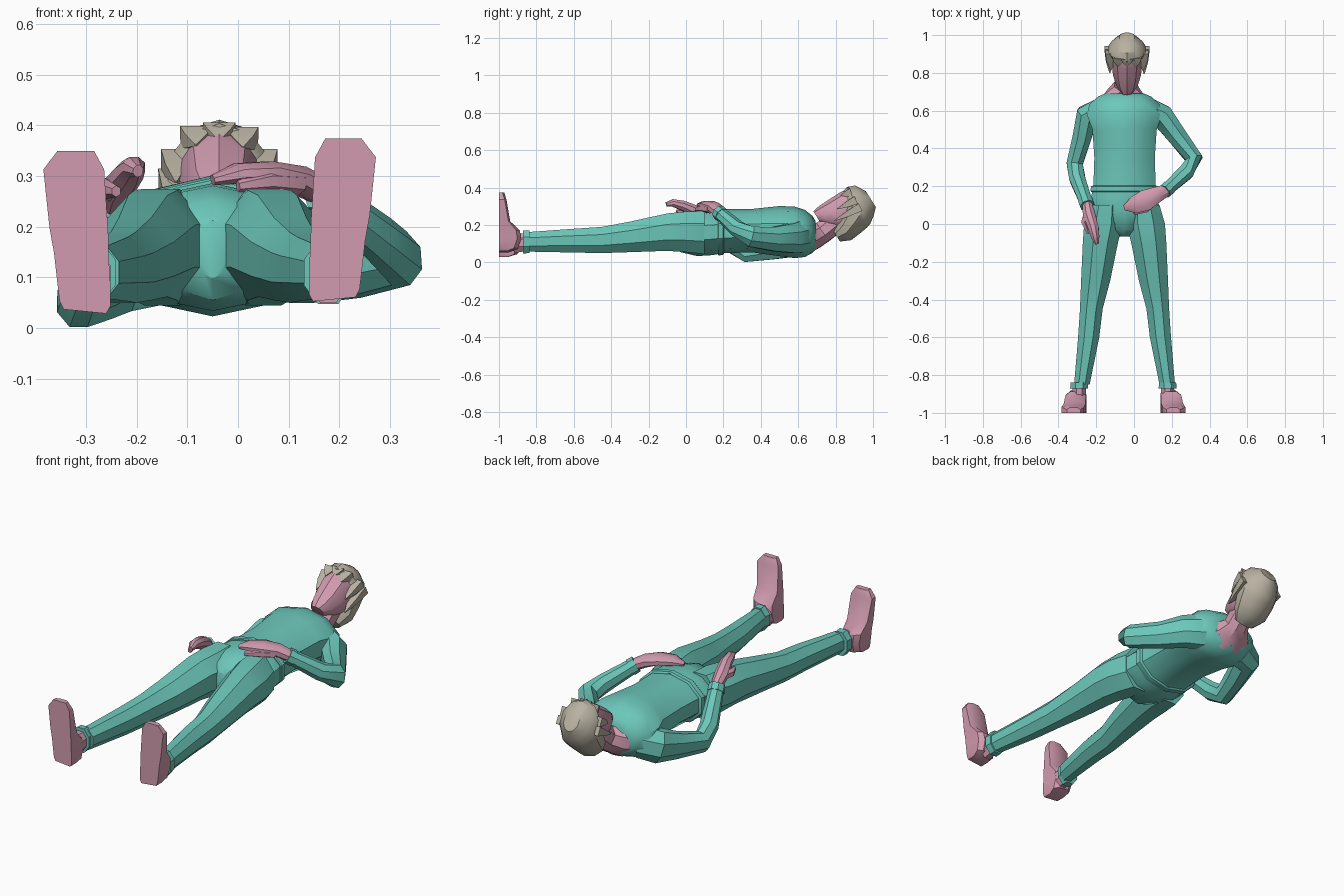
import bpy, bmesh
from math import cos, sin, pi
from mathutils import Vector as V


def mat(name, col):
    m = bpy.data.materials.new(name)
    m.diffuse_color = (*col, 1)
    return m


CLOTH = mat("teal_cloth", (0.15, 0.57, 0.49))
SKIN = mat("pink_skin", (0.64, 0.33, 0.43))
HAIR = mat("ash_hair", (0.48, 0.44, 0.36))
X, Y, Z = V((1, 0, 0)), V((0, 1, 0)), V((0, 0, 1))
CX = -0.05   # the body's middle line


def skin_rings(name, rings, m, angle=35):
    """Join equal-length point rings into a capped tube."""
    bm = bmesh.new()
    vs = [[bm.verts.new(p) for p in r] for r in rings]
    n = len(vs[0])
    for a, b in zip(vs, vs[1:]):
        for i in range(n):
            bm.faces.new((a[i], a[(i + 1) % n], b[(i + 1) % n], b[i]))
    bm.faces.new(vs[0])
    bm.faces.new(vs[-1])
    bmesh.ops.recalc_face_normals(bm, faces=bm.faces)
    me = bpy.data.meshes.new(name)
    bm.to_mesh(me)
    bm.free()
    ob = bpy.data.objects.new(name, me)
    bpy.context.collection.objects.link(ob)
    me.materials.append(m)
    bpy.ops.object.select_all(action='DESELECT')
    ob.select_set(True)
    bpy.context.view_layer.objects.active = ob
    bpy.ops.object.shade_smooth_by_angle(angle=angle * pi / 180)
    return ob


def loft(name, secs, m, n=8, axes=None):
    """secs: (x, y, z, half width, half height); the frame follows the path unless axes given."""
    pts = [V(s[:3]) for s in secs]
    rings = []
    for i, s in enumerate(secs):
        if axes:
            u, v = axes
        else:
            t = (pts[min(i + 1, len(pts) - 1)] - pts[max(i - 1, 0)]).normalized()
            u = t.cross(Z).normalized()
            v = u.cross(t)
        k = 1 / cos(pi / n)
        ang = [2 * pi * (j + .5) / n for j in range(n)]
        rings.append([pts[i] + u * s[3] * k * cos(a) + v * s[4] * k * sin(a) for a in ang])
    return skin_rings(name, rings, m)


def body(name, rows, m, n=8):
    """Rows along y: (y, x, half width, z bottom, z top)."""
    return loft(name, [(x, y, (lo + hi) / 2, w, (hi - lo) / 2) for y, x, w, lo, hi in rows],
                m, n, (X, Z))


# torso, waistband and neck base
body("shirt_torso", [(-.065, CX, .03, .10, .21), (-.03, CX, .10, .06, .25),
                     (.06, CX, .185, .04, .275), (.14, CX, .178, .045, .28),
                     (.2, CX, .165, .055, .28), (.35, CX, .16, .06, .28),
                     (.5, CX, .17, .04, .295), (.58, CX, .2, .03, .292),
                     (.635, CX, .185, .035, .275), (.675, CX, .14, .055, .245),
                     (.692, CX, .10, .07, .22)], CLOTH, 10)
body("waistband", [(.17, CX, .176, .046, .286), (.175, CX, .18, .044, .29),
                   (.198, CX, .178, .046, .29), (.203, CX, .168, .052, .284)], CLOTH, 10)
loft("neck", [(CX, .665, .145, .125, .095), (CX, .70, .145, .09, .065),
              (-.045, .735, .165, .058, .058), (-.04, .80, .22, .055, .06)], SKIN, 8)

# legs, cuffs, ankles and feet, mirrored about the middle line
for s, side in ((-1, "left"), (1, "right")):
    dz, o = .012 * s, (.012 if s < 0 else 0)
    body(side + "_trouser_leg",
         [(y, CX + s * off, w, lo, hi) for y, off, w, lo, hi in
          ((.10, .10, .085, .045, .275), (0, .112, .102, .055, .272), (-.1, .128, .093, .062, .262),
           (-.3, .153, .077, .055, .218), (-.45, .176, .060, .05, .19),
           (-.6, .190, .056, .053, .18), (-.85, .226, .041, .058, .162))], CLOTH)
    ax = CX + s * (.228 + o)
    body(side + "_trouser_cuff", [(-.838, ax, .045, .05, .17), (-.872, ax, .048, .048, .172)], CLOTH)
    body(side + "_ankle", [(-.86, ax, .034, .06, .155), (-.92, ax, .038, .05, .155)], SKIN)
    # foot sections climb from heel to toes: z, half width, shift outward, instep y
    rings = []
    for z, w, sh, y in ((.045, .042, 0, -.945), (.06, .05, 0, -.90), (.11, .053, .003, -.882),
                        (.155, .054, .007, -.888), (.205, .058, .012, -.94),
                        (.325, .060, .022, -.96), (.362, .036, .018, -.972)):
        c = ax + s * (sh + .012)
        rings.append([(c + w * fx, yy, z + dz + s * .10 * w * fx * (z < .3))
                      for fx, yy in ((-1, -1), (1, -1), (1, y - .02 if y > -.94 else y - .01),
                                     (.55, y), (-.55, y), (-1, y - .02 if y > -.94 else y - .01))])
    skin_rings(side + "_foot", rings, SKIN)

# sleeves (left rests on the ground, right elbow is raised), cuffs, hands and thumbs
arms = {
    "left": ([(-.17, .60, .13, .07, .085), (-.245, .575, .11, .062, .08), (-.275, .46, .078, .050, .062),
              (-.314, .32, .052, .043, .050), (-.30, .24, .10, .042, .045), (-.248, .10, .24, .033, .033)],
             [(-.248, .105, .24, .026, .026), (-.238, .05, .275, .032, .030), (-.215, -.02, .305, .028, .026),
              (-.205, -.07, .318, .022, .020), (-.197, -.105, .31, .010, .012)],
             [(-.245, .06, .27, .02, .02), (-.262, .01, .275, .018, .018), (-.24, -.05, .27, .009, .010)]),
    "right": ([(.07, .60, .14, .07, .085), (.15, .57, .13, .062, .08), (.225, .47, .125, .052, .065),
               (.318, .345, .138, .045, .055), (.275, .275, .18, .042, .042), (.165, .175, .268, .033, .033)],
              [(.175, .18, .265, .03, .026), (.12, .155, .292, .042, .028), (.06, .125, .307, .056, .022),
               (0, .10, .305, .045, .020), (-.05, .085, .292, .014, .010)],
              [(.12, .13, .285, .022, .020), (.06, .08, .29, .02, .018), (0, .057, .28, .010, .010)]),
}
for side, (sleeve, hand, thumb) in arms.items():
    loft(side + "_sleeve", sleeve, CLOTH, 8)
    a, b = V(sleeve[-2][:3]), V(sleeve[-1][:3])
    loft(side + "_sleeve_cuff", [(*a.lerp(b, .84), .038, .038), (*a.lerp(b, 1.02), .037, .037)], CLOTH, 8)
    loft(side + "_hand", hand, SKIN, 8)
    loft(side + "_thumb", thumb, SKIN, 6)

# head, in its own tilted frame: up the skull and out of the face
C, UP, FW = V((-.037, .86, .27)), V((0, .85, .53)).normalized(), V((0, -.53, .85)).normalized()


def head(name, rows, m, n=10):
    """Rows up the skull: (height, forward shift, half width, half depth)."""
    return loft(name, [(*(C + UP * d + FW * f), w, t) for d, f, w, t in rows], m, n, (X, FW))


head("face", [(-.15, .062, .032, .034), (-.115, .035, .057, .066), (-.06, .012, .074, .09),
              (.02, .005, .082, .098), (.08, 0, .082, .098), (.11, 0, .06, .08)], SKIN)
head("hair", [(-.115, -.078, .055, .035), (-.06, -.072, .088, .065), (.0, -.045, .098, .085),
              (.045, -.02, .102, .103), (.07, -.004, .100, .112), (.112, .002, .08, .09),
              (.145, -.01, .04, .048)], HAIR)
# pointed locks along the hairline
for i, (x, f, d) in enumerate(((-.092, .04, -.03), (.092, .04, -.035), (-.098, -.005, -.075),
                               (.098, -.005, -.08), (-.05, .092, .025), (.0, .100, .03), (.05, .09, .02))):
    root, tip = C + UP * .075 + FW * (f - .012) + X * x * .9, C + UP * d + FW * f + X * x * .93
    loft("hair_lock_%d" % i, [(*root, .032, .022), (*root.lerp(tip, .5), .022, .015), (*tip, .002, .002)],
         HAIR, 4)
